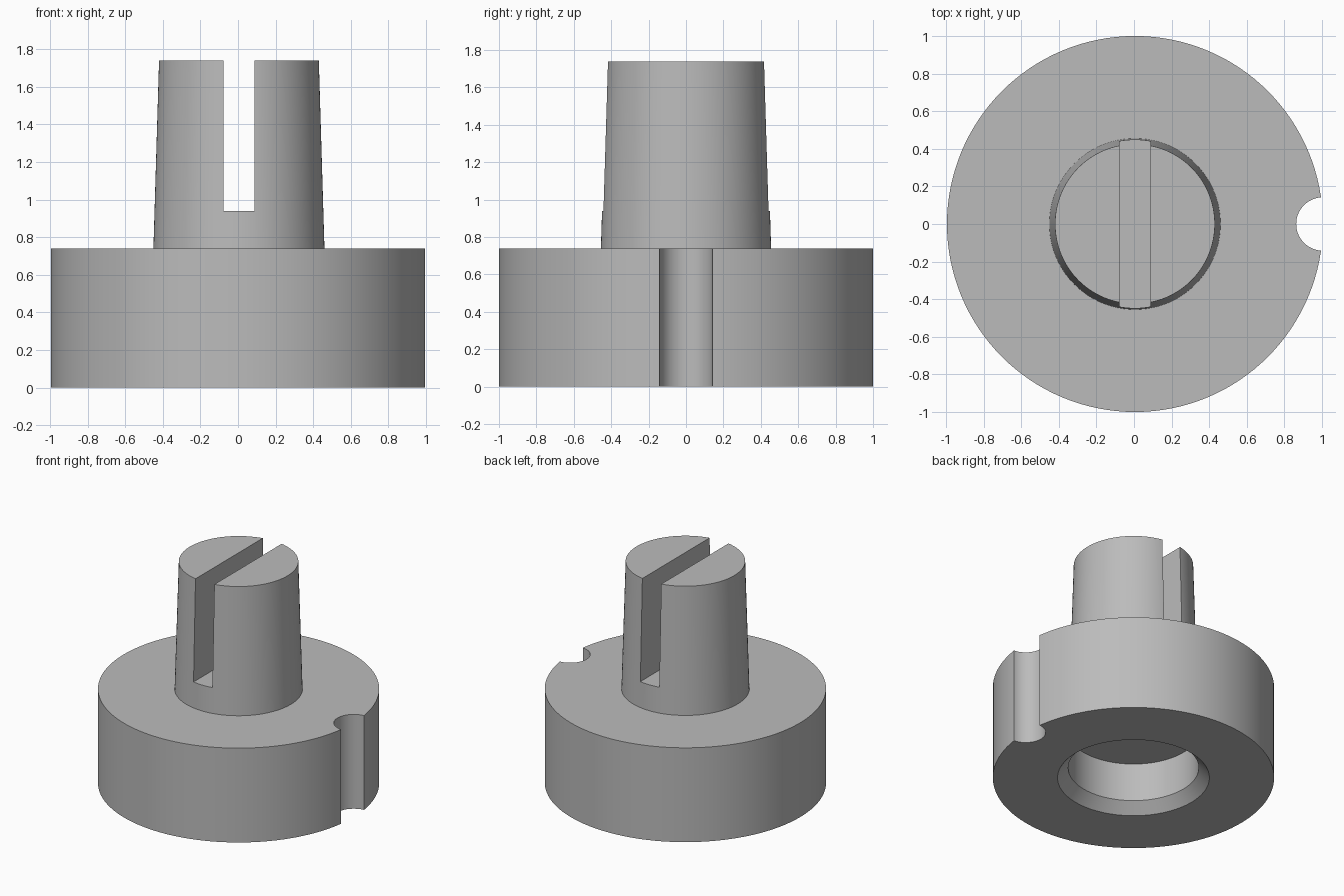
import bpy
import bmesh
import math
from mathutils import Matrix, Vector

if "Cube" in bpy.data.objects:
    bpy.data.objects.remove(bpy.data.objects["Cube"])

CX = 0.005       # axis offset: the side notch shortens the +x extent
SEGMENTS = 128

grey = bpy.data.materials.new("plain grey")
grey.use_nodes = True
colour = (0.5, 0.5, 0.5, 1)
grey.diffuse_color = colour
grey.node_tree.nodes["Principled BSDF"].inputs["Base Color"].default_value = colour


def make_object(name, bm):
    bmesh.ops.recalc_face_normals(bm, faces=bm.faces)
    mesh = bpy.data.meshes.new(name)
    bm.to_mesh(mesh)
    bm.free()
    mesh.materials.append(grey)
    obj = bpy.data.objects.new(name, mesh)
    bpy.context.collection.objects.link(obj)
    return obj


def lathe(name, profile):
    """Revolve (radius, z) points that start and end on the axis."""
    bm = bmesh.new()
    verts = [bm.verts.new((r, 0, z)) for r, z in profile]
    edges = [bm.edges.new(pair) for pair in zip(verts, verts[1:])]
    bmesh.ops.spin(bm, geom=verts + edges, cent=(0, 0, 0), axis=(0, 0, 1),
                   angle=math.tau, steps=SEGMENTS, use_duplicate=False)
    bmesh.ops.remove_doubles(bm, verts=bm.verts, dist=1e-4)
    bmesh.ops.translate(bm, verts=bm.verts, vec=(CX, 0, 0))
    return make_object(name, bm)


def cut(target, cutter):
    cutter.hide_render = True
    mod = target.modifiers.new(cutter.name, "BOOLEAN")
    mod.operation = "DIFFERENCE"
    mod.solver = "EXACT"
    mod.object = cutter
    bpy.context.view_layer.objects.active = target
    bpy.ops.object.modifier_apply(modifier=mod.name)
    bpy.data.objects.remove(cutter)


# Round base, tapered stem and chamfered blind bore in one profile
body = lathe("slotted_knob_body", [
    (0, 0.38), (0.464, 0.38), (0.464, 0.08), (0.54, 0), (1, 0),
    (1, 0.74), (0.455, 0.74), (0.425, 1.74), (0, 1.74)])

# Straight slot across the stem
bm = bmesh.new()
bmesh.ops.create_cube(bm, size=1, matrix=Matrix.LocRotScale(
    Vector((CX, 0, 1.44)), None, Vector((0.164, 1.4, 1))))
cut(body, make_object("slot_cutter", bm))

# Round notch in the side of the base
bm = bmesh.new()
bmesh.ops.create_cone(bm, cap_ends=True, segments=64, radius1=0.142,
                      radius2=0.142, depth=1.2,
                      matrix=Matrix.Translation((1 + CX, 0, 0.37)))
cut(body, make_object("notch_cutter", bm))

# Smooth walls, sharp rims
bpy.ops.object.select_all(action="DESELECT")
body.select_set(True)
bpy.context.view_layer.objects.active = body
bpy.ops.object.shade_smooth_by_angle(angle=math.radians(30))
